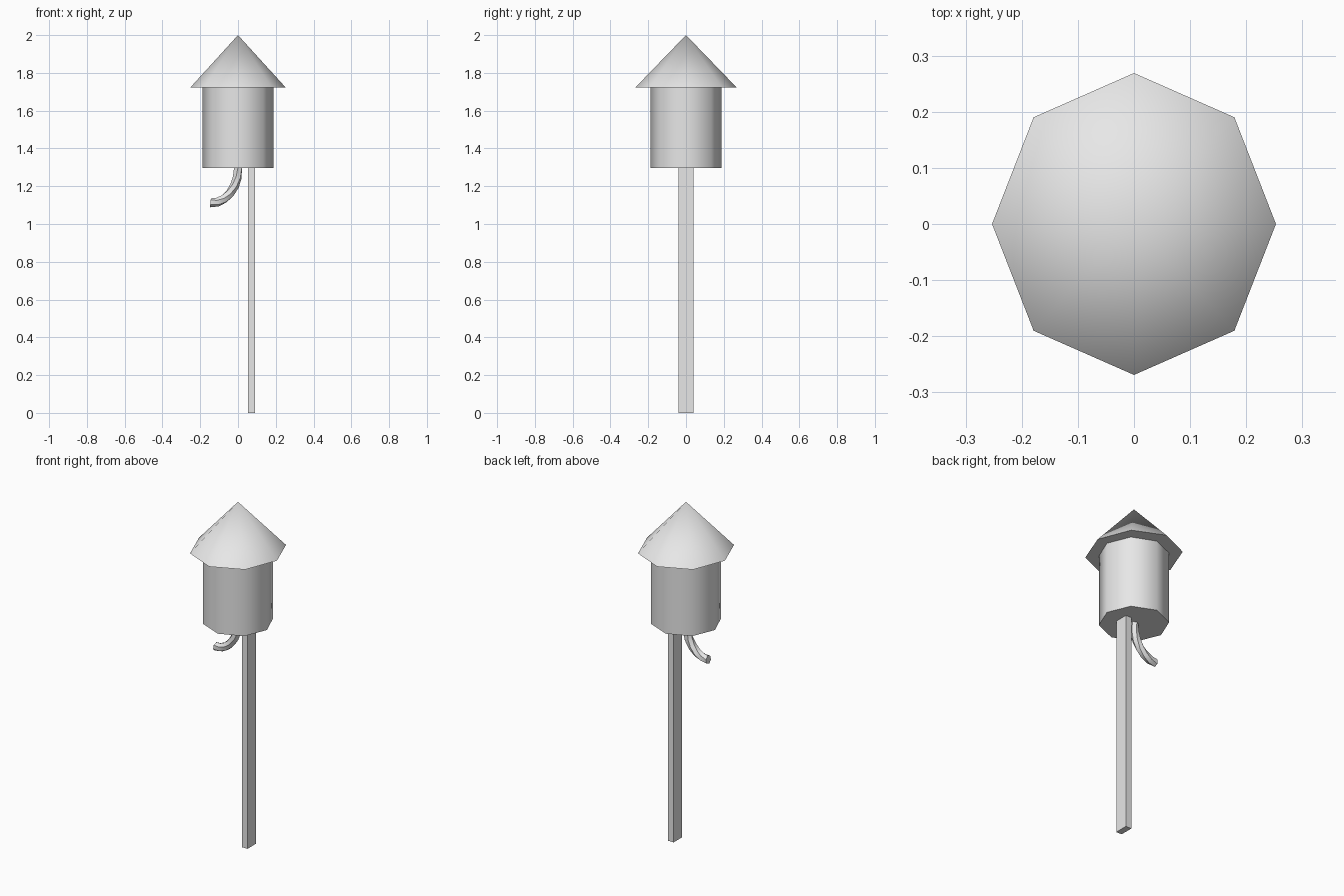
import bpy
import math

cube = bpy.data.objects.get("Cube")
if cube:
    bpy.data.objects.remove(cube, do_unlink=True)

grey = bpy.data.materials.new("plain grey")
grey.use_nodes = True
grey.diffuse_color = (0.8, 0.8, 0.8, 1)
for node in grey.node_tree.nodes:
    if node.type == "BSDF_PRINCIPLED":
        node.inputs["Base Color"].default_value = (0.8, 0.8, 0.8, 1)


def finish(name, angle=60):
    """Name the active part, bake its scale, colour and shade it."""
    obj = bpy.context.object
    obj.name = obj.data.name = name
    bpy.ops.object.transform_apply(location=False, rotation=False, scale=True)
    obj.data.materials.clear()
    obj.data.materials.append(grey)
    bpy.ops.object.shade_smooth_by_angle(angle=math.radians(angle))
    return obj


BODY_BOTTOM, BODY_TOP, TIP = 1.297, 1.722, 2.0

# Eight-sided cardboard tube
bpy.ops.mesh.primitive_cylinder_add(
    vertices=8, radius=0.188, depth=BODY_TOP - BODY_BOTTOM,
    location=(0, 0, (BODY_TOP + BODY_BOTTOM) / 2))
finish("body_tube")

# Pointed cap with an overhanging rim, slightly deeper than wide
bpy.ops.mesh.primitive_cone_add(
    vertices=8, radius1=1, radius2=0, depth=TIP - BODY_TOP,
    location=(0, 0, (TIP + BODY_TOP) / 2))
bpy.context.object.scale = (0.253, 0.269, 1)
finish("nose_cone")

# Flat guide stick, off centre under the tube
bpy.ops.mesh.primitive_cube_add(size=1, location=(0.071, 0, BODY_BOTTOM / 2))
bpy.context.object.scale = (0.037, 0.08, BODY_BOTTOM)
finish("guide_stick")

# Twisted fuse curling out from the bottom of the tube
curve = bpy.data.curves.new("fuse", "CURVE")
curve.dimensions = "3D"
curve.bevel_depth = 0.024
curve.bevel_resolution = 1
curve.resolution_u = 6
curve.use_fill_caps = True
spline = curve.splines.new("BEZIER")
spline.bezier_points.add(1)
start, end = spline.bezier_points
start.co, start.handle_left, start.handle_right = (0, 0, 1.3), (0, 0, 1.36), (0.005, 0, 1.19)
end.co, end.handle_left, end.handle_right = (-0.146, 0, 1.112), (-0.07, 0, 1.105), (-0.2, 0, 1.116)
end.tilt = math.radians(100)
fuse = bpy.data.objects.new("fuse", curve)
bpy.context.collection.objects.link(fuse)
bpy.ops.object.select_all(action="DESELECT")
fuse.select_set(True)
bpy.context.view_layer.objects.active = fuse
bpy.ops.object.convert(target="MESH")
finish("fuse", 35)
